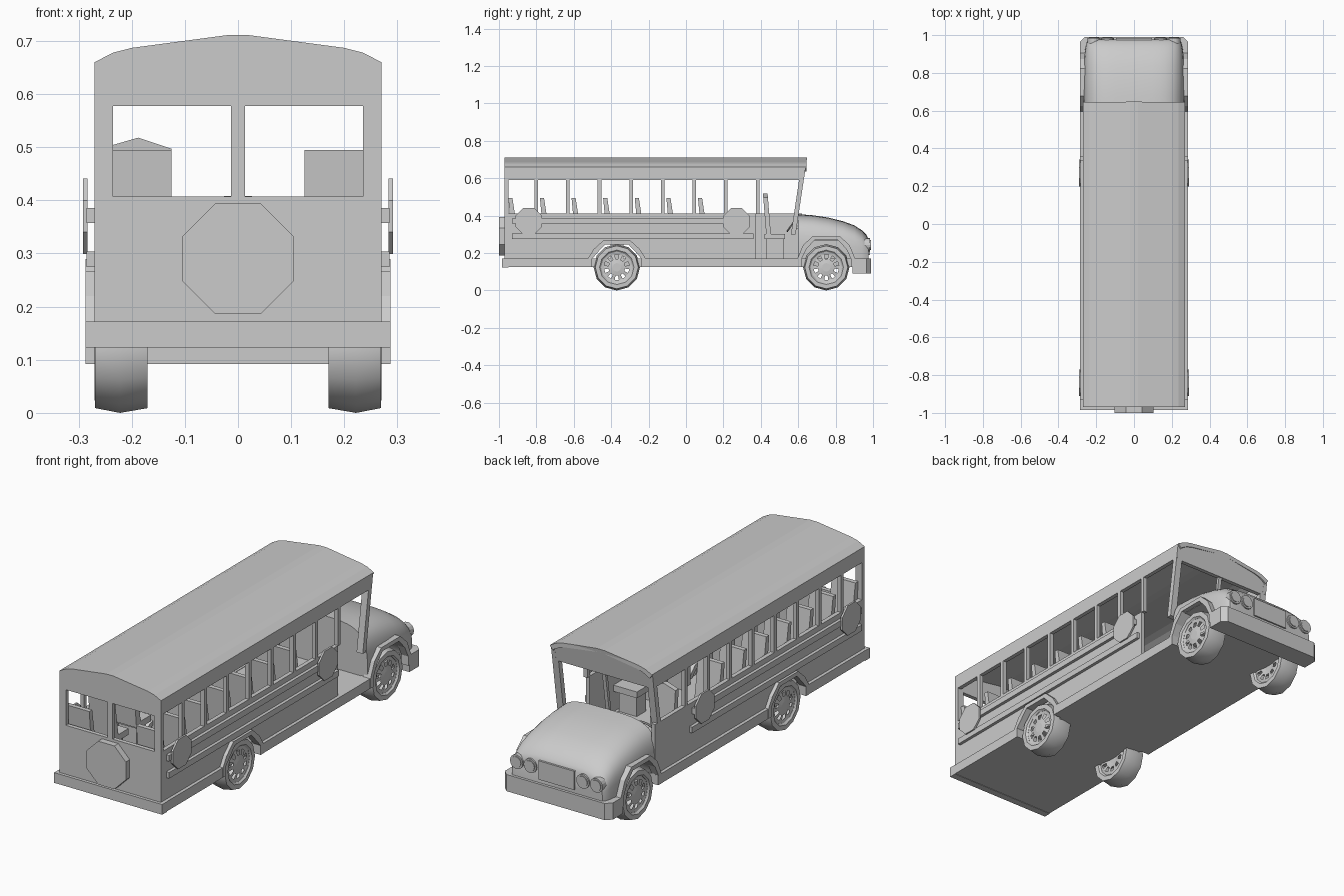
import bpy, bmesh, math
from mathutils import Vector

if "Cube" in bpy.data.objects:
    bpy.data.objects.remove(bpy.data.objects["Cube"])

def make(name, bm, smooth=None):
    bmesh.ops.recalc_face_normals(bm, faces=bm.faces)
    me = bpy.data.meshes.new(name)
    bm.to_mesh(me)
    bm.free()
    ob = bpy.data.objects.new(name, me)
    bpy.context.collection.objects.link(ob)
    if smooth:
        bpy.ops.object.select_all(action='DESELECT')
        ob.select_set(True)
        bpy.context.view_layer.objects.active = ob
        bpy.ops.object.shade_smooth_by_angle(angle=math.radians(smooth))
    return ob

def prism(name, pts, a, b, axis='x', lean=0.0):
    """Extrude a 2D outline from a to b: (y,z) along x, or (x,z) along y."""
    bm = bmesh.new()
    def put(p, d):
        if axis == 'x':
            return (d, p[0], p[1])
        return (p[0], d + (p[1] - .66) * lean, p[1])
    lo = [bm.verts.new(put(p, a)) for p in pts]
    hi = [bm.verts.new(put(p, b)) for p in pts]
    bm.faces.new(lo)
    bm.faces.new(hi)
    for i in range(len(pts)):
        j = (i + 1) % len(pts)
        bm.faces.new((lo[i], lo[j], hi[j], hi[i]))
    return make(name, bm)

def box(name, x0, x1, y0, y1, z0, z1):
    return prism(name, [(y0, z0), (y1, z0), (y1, z1), (y0, z1)], x0, x1)

def rect(a0, a1, z0, z1):
    return [(a0, z0), (a1, z0), (a1, z1), (a0, z1)]

def octagon(c, z, apothem):
    r = apothem / math.cos(math.pi / 8)
    return [(c + r * math.cos(math.pi * (i + .5) / 4), z + r * math.sin(math.pi * (i + .5) / 4)) for i in range(8)]

def arch(yc, half, top):
    return [(yc - half, .125), (yc - half, .17), (yc - half * .8, top - .047), (yc - half * .47, top),
            (yc + half * .47, top), (yc + half * .8, top - .047), (yc + half, .17), (yc + half, .125)]

def flare(name, yc, top, s):
    outer, inner = arch(yc, .155, top), arch(yc, .132, top - .02)
    prism(name, outer + inner[::-1], s * .25, s * .287)

REAR, FRONT = -.37, .75

# roof shell
half_roof = [(.27, .655), (.27, .66), (.235, .678), (.2, .687), (.02, .711)]
roof = half_roof + [(-x, z) for x, z in half_roof[::-1]]
inside = [(x * .94, z - .018) for x, z in roof]
prism('roof', roof + inside[::-1], -.97, .645, 'y')

# floor, skirt and bumpers
box('floor', -.24, .24, -.975, .9, .125, .17)
box('rear_bumper', -.287, .287, -.985, -.95, .123, .172)
bumper = [(-.287, .89), (.287, .89), (.287, .965), (.26, .99), (-.26, .99), (-.287, .965)]
bm = bmesh.new()
face = bm.faces.new([bm.verts.new((x, y, .092)) for x, y in bumper])
ext = bmesh.ops.extrude_face_region(bm, geom=[face])['geom']
bmesh.ops.translate(bm, vec=(0, 0, .08), verts=[v for v in ext if isinstance(v, bmesh.types.BMVert)])
bm.faces.new([v for v in bm.verts if v.co.z < .1]) if len(bm.faces) < 8 else None
make('front_bumper', bm)

# rear wall with two windows
prism('rear_lower_wall', rect(-.27, .27, .17, .407), -.97, -.95, 'y')
prism('rear_header', [(-.27, .578), (.27, .578)] + roof[1:-1], -.97, -.95, 'y')
prism('rear_mullion', rect(-.013, .013, .4, .58), -.97, -.95, 'y')
prism('rear_sign', octagon(0, .29, .104), -1.0, -.965, 'y')

# leaning windscreen frame
prism('windscreen_header', [(-.27, .585), (.27, .585)] + roof[1:-1], .62, .64, 'y', .15)
prism('windscreen_mullion', rect(-.009, .009, .39, .6), .62, .635, 'y', .15)

for s in (1, -1):
    # side walls, open at the door on one side
    end = .375 if s > 0 else .62
    wall = [(-.97, .17)] + arch(REAR, .135, .25)[1:-1] + [(end, .17), (end, .412), (-.97, .412)]
    prism('side_lower_wall', wall, s * .25, s * .27)
    prism('side_header', [(-.97, .59), (.63, .59), (.64, .66), (-.97, .66)], s * .25, s * .27)
    for i in range(9):
        y = -.97 if i == 0 else -.979 + .169 * i
        box('window_pillar', s * .25, s * .27, y, y + (.012 if i == 0 else .019), .41, .592)
    prism('rear_corner_pillar', rect(min(s * .235, s * .27), max(s * .235, s * .27), .4, .58), -.97, -.95, 'y')
    prism('front_pillar', rect(min(s * .237, s * .27), max(s * .237, s * .27), .3, .66), .615, .64, 'y', .15)
    # skirt between the wheels
    for y0, y1 in ((-.98, REAR - .132), (REAR + .132, .62)):
        box('skirt', s * .235, s * .286, y0, y1, .125, .172)
    # rub rails and side signs
    box('upper_rail', s * .265, s * .285, -.93, .34, .357, .386)
    box('lower_rail', s * .265, s * .285, -.93, .36, .275, .304)
    for y in (-.84, .27):
        prism('side_sign', octagon(y, .37, .071), s * .283, s * .292)
    flare('rear_wheel_flare', REAR, .267, s)
    flare('front_wheel_flare', FRONT, .29, s)

# hood lofted from rounded sections
bm = bmesh.new()
stations = [(.60, .268, .408), (.68, .269, .402), (.76, .269, .390), (.84, .266, .370), (.90, .262, .348),
            (.94, .256, .322), (.965, .249, .297), (.977, .24, .275)]
rings = []
N = 24
for y, w, top in stations:
    ring = [bm.verts.new((w, y, .13))]
    for i in range(N + 1):
        a = math.pi * i / N
        c, sn = math.cos(a), max(math.sin(a), 0)
        ring.append(bm.verts.new((math.copysign(abs(c) ** .5, c) * w, y, .17 + (top - .17) * sn ** .5)))
    ring.append(bm.verts.new((-w, y, .13)))
    rings.append(ring)
for a, b in zip(rings, rings[1:]):
    for i in range(len(a)):
        j = (i + 1) % len(a)
        bm.faces.new((a[i], a[j], b[j], b[i]))
bm.faces.new(rings[0])
bm.faces.new(rings[-1])
hood = make('hood', bm)
for s in (1, -1):
    cutter = prism('wheel_well_cutter', [(y, z - .1 if z < .15 else z) for y, z in arch(FRONT, .137, .268)],
                   s * .15, s * .4)
    cutter.hide_render = True
    mod = hood.modifiers.new('wheel_well', 'BOOLEAN')
    mod.operation, mod.object, mod.solver = 'DIFFERENCE', cutter, 'EXACT'
    bpy.context.view_layer.objects.active = hood
    bpy.ops.object.modifier_apply(modifier=mod.name)
    bpy.data.objects.remove(cutter)
bpy.ops.object.select_all(action='DESELECT')
hood.select_set(True)
bpy.ops.object.shade_smooth_by_angle(angle=math.radians(40))

# grille and headlights
prism('grille', rect(-.095, .095, .19, .28), .965, .984, 'y')
for x in (-.212, -.14, .14, .212):
    for r, y in ((.034, .984), (.026, .988)):
        prism('headlight', [(x + r * math.cos(math.tau * i / 16), .243 + r * math.sin(math.tau * i / 16))
                            for i in range(16)], .955, y, 'y')

# wheels: tyre ring plus slotted discs
def ring_verts(bm, r, x, y, n, off=0.0):
    return [bm.verts.new((x, y + r * math.sin(math.tau * (i + off) / n), .124 - r * math.cos(math.tau * (i + off) / n)))
            for i in range(n)]

def wheel(yc, s):
    bm = bmesh.new()
    prof = [(.084, .262), (.092, .27), (.115, .269), (.124, .222), (.115, .17), (.092, .17), (.084, .178)]
    loops = [ring_verts(bm, r, s * x, yc, 12) for r, x in prof]
    for k in range(len(loops)):
        a, b = loops[k], loops[(k + 1) % len(loops)]
        for i in range(12):
            j = (i + 1) % 12
            bm.faces.new((a[i], a[j], b[j], b[i]))
    make('tyre', bm, 35)
    for x in (.262, .18):
        bm = bmesh.new()
        loops = [ring_verts(bm, r, s * (x + d), yc, 20, .5) for r, d in
                 ((.088, 0), (.068, -.004), (.045, 0), (.022, .004))]
        for k in range(3):
            for i in range(20):
                if k == 1 and i % 2:
                    continue
                j = (i + 1) % 20
                bm.faces.new((loops[k][i], loops[k][j], loops[k + 1][j], loops[k + 1][i]))
        bm.faces.new(loops[-1])
        make('wheel_disc', bm)

for y in (REAR, FRONT):
    for s in (1, -1):
        wheel(y, s)

# passenger seats
for i in range(7):
    y = -.95 + .169 * i
    for s in (1, -1):
        prism('seat_back', [(y, .495), (y + .022, .495), (y + .055, .28), (y + .02, .28)], s * .125, s * .25)
        box('seat_cushion', s * .125, s * .25, y + .03, y + .13, .27, .3)
        box('seat_base', s * .14, s * .235, y + .04, y + .11, .165, .27)

# driver seat and steering wheel
prism('driver_seat_back', [(-.25, .28), (-.125, .28), (-.125, .497), (-.188, .518), (-.25, .5)], .425, .4, 'y', -.08)
box('driver_seat_cushion', -.25, -.125, .42, .53, .275, .302)
box('driver_seat_base', -.235, -.14, .43, .52, .165, .275)
bpy.ops.mesh.primitive_torus_add(major_radius=.045, minor_radius=.005, major_segments=16, minor_segments=6,
                                 location=(-.188, .568, .355), rotation=(math.radians(55), 0, 0))
bpy.context.object.name = 'steering_wheel'
prism('steering_column', [(.565, .35), (.575, .36), (.62, .33), (.61, .32)], -.195, -.181)
